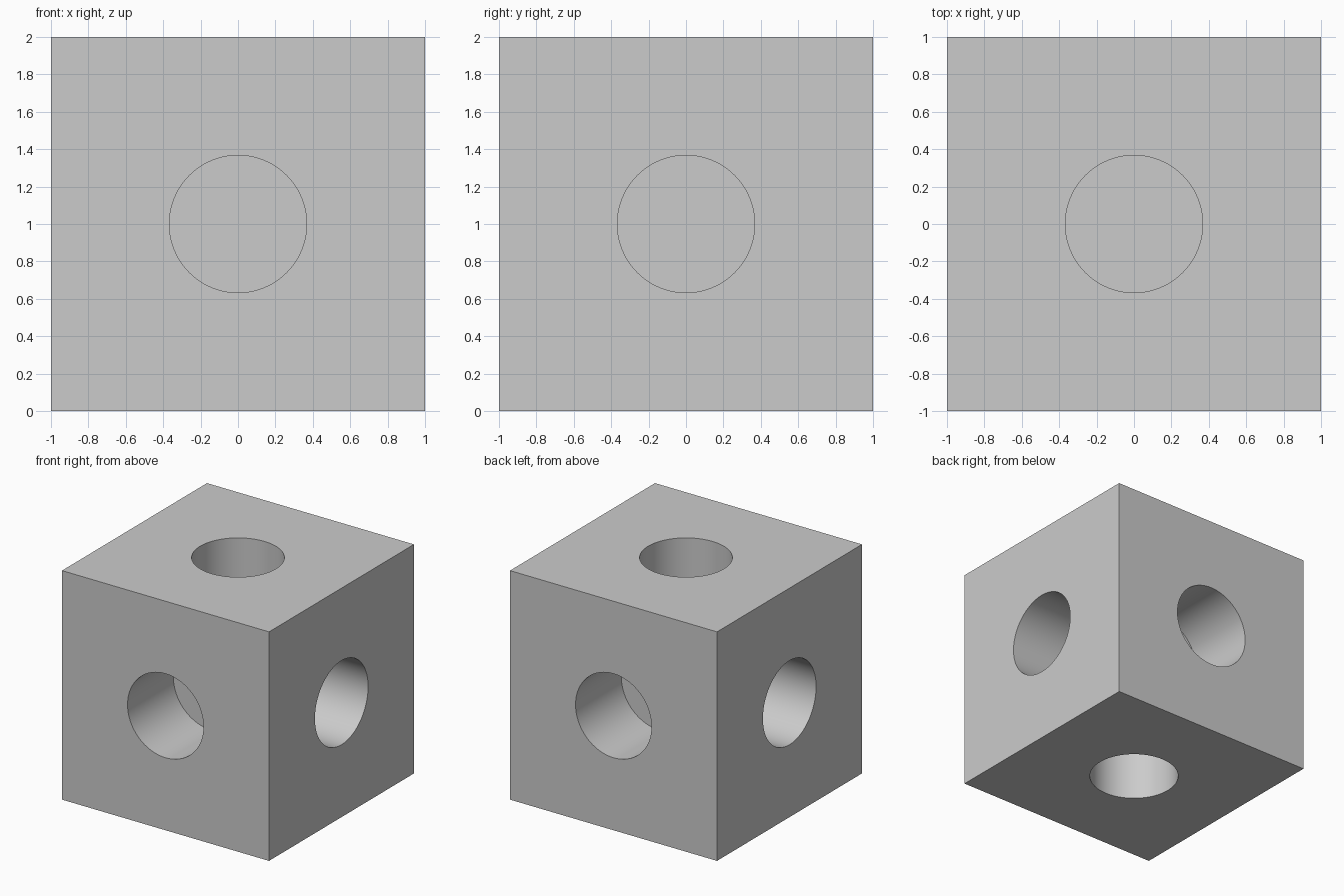
import bpy
from mathutils import Vector

default = bpy.data.objects.get("Cube")
if default:
    bpy.data.objects.remove(default, do_unlink=True)

RADIUS = 0.367
DEPTH = 0.632
OVERSHOOT = 0.2
CENTRE = Vector((0, 0, 1))

grey = bpy.data.materials.new("light_grey")
grey.use_nodes = True
colour = (0.6, 0.6, 0.6, 1)
grey.diffuse_color = colour
grey.node_tree.nodes["Principled BSDF"].inputs["Base Color"].default_value = colour

# Solid block
bpy.ops.mesh.primitive_cube_add(size=2, location=CENTRE)
block = bpy.context.object
block.name = "drilled_block"
block.data.materials.append(grey)


def drill(direction):
    """Cut one blind round hole into the face that looks along direction."""
    length = DEPTH + OVERSHOOT
    bpy.ops.mesh.primitive_cylinder_add(
        vertices=96, radius=RADIUS, depth=length,
        location=CENTRE + direction * (1 - DEPTH + length / 2),
        rotation=direction.to_track_quat('Z', 'Y').to_euler())
    cutter = bpy.context.object
    cutter.name = "hole_cutter"
    cutter.hide_render = True
    cutter.data.materials.append(grey)
    bpy.context.view_layer.objects.active = block
    cut = block.modifiers.new("hole", 'BOOLEAN')
    cut.operation = 'DIFFERENCE'
    cut.solver = 'EXACT'
    cut.object = cutter
    bpy.ops.object.modifier_apply(modifier=cut.name)
    bpy.data.objects.remove(cutter, do_unlink=True)


# One hole in the middle of each of the six faces
for axis in range(3):
    for sign in (-1, 1):
        direction = Vector((0, 0, 0))
        direction[axis] = sign
        drill(direction)

# Smooth hole walls, sharp rims and edges
bpy.ops.object.select_all(action='DESELECT')
block.select_set(True)
bpy.context.view_layer.objects.active = block
bpy.ops.object.shade_smooth_by_angle()
